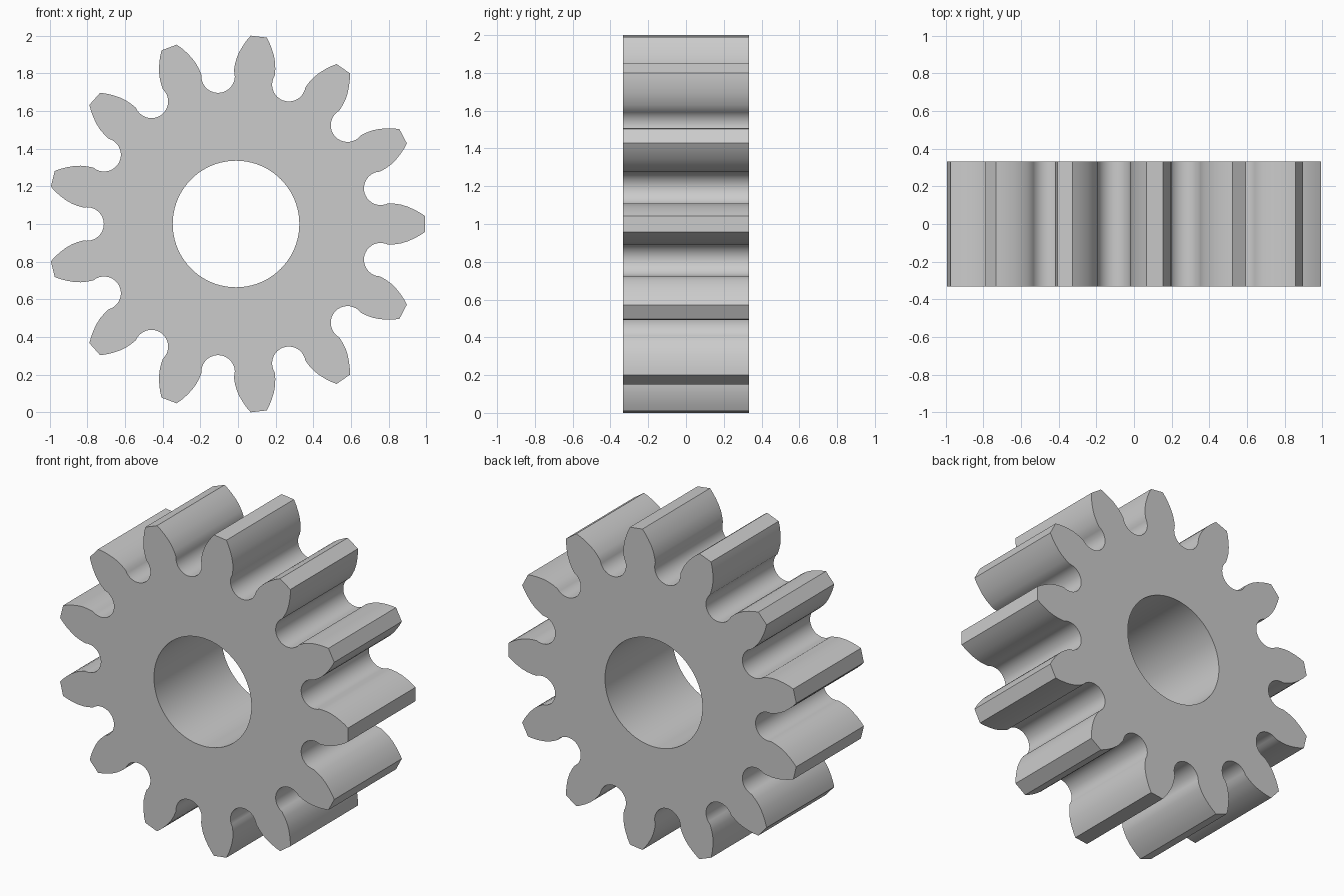
import bpy, bmesh
from math import sin, cos, pi, radians, tau

if "Cube" in bpy.data.objects:
    bpy.data.objects.remove(bpy.data.objects["Cube"])

TEETH = 13
CX, CZ = -0.0105, 1.0
HALF_DEPTH = 0.333
HOLE_R = 0.336
GAP_DIST, GAP_R, GAP_HALF_ARC = 0.791, 0.089, radians(102)
STEP = tau / TEETH

# Upper flank of one tooth pointing along +x, from root to tip
flank = [(0.84, 0.108), (0.875, 0.103), (0.91, 0.0925),
         (0.945, 0.077), (0.975, 0.061), (1.002, 0.043)]


def turn(p, a):
    return (p[0] * cos(a) - p[1] * sin(a), p[0] * sin(a) + p[1] * cos(a))


def gear_outline():
    pts = []
    for i in range(TEETH):
        a = i * STEP
        # tooth: lower flank outwards, upper flank back in
        pts += [turn((x, -y), a) for x, y in flank]
        pts += [turn(p, a) for p in reversed(flank)]
        # round gap, from this tooth round the bottom to the next tooth
        n = 18
        for k in range(n + 1):
            t = pi + GAP_HALF_ARC * (1 - 2 * k / n)
            pts.append(turn((GAP_DIST + GAP_R * cos(t), GAP_R * sin(t)), a + STEP / 2))
    return pts


def add_loop(bm, pts):
    vs = [bm.verts.new((CX + x, -HALF_DEPTH, CZ + z)) for x, z in pts]
    return [bm.edges.new((vs[i], vs[(i + 1) % len(vs)])) for i in range(len(vs))]


# Gear face with bore, extruded to full depth
bm = bmesh.new()
hole = [(HOLE_R * cos(tau * i / 96), HOLE_R * sin(tau * i / 96)) for i in range(96)]
edges = add_loop(bm, gear_outline()) + add_loop(bm, hole)
bmesh.ops.triangle_fill(bm, edges=edges, use_beauty=True, use_dissolve=False,
                        normal=(0, -1, 0))
ext = bmesh.ops.extrude_face_region(bm, geom=bm.faces[:], use_keep_orig=True)
moved = [g for g in ext["geom"] if isinstance(g, bmesh.types.BMVert)]
bmesh.ops.translate(bm, verts=moved, vec=(0, 2 * HALF_DEPTH, 0))
bmesh.ops.recalc_face_normals(bm, faces=bm.faces[:])

mesh = bpy.data.meshes.new("spur_gear")
bm.to_mesh(mesh)
bm.free()
gear = bpy.data.objects.new("spur_gear", mesh)
bpy.context.collection.objects.link(gear)

bpy.context.view_layer.objects.active = gear
gear.select_set(True)
bpy.ops.object.shade_smooth_by_angle(angle=radians(25))
